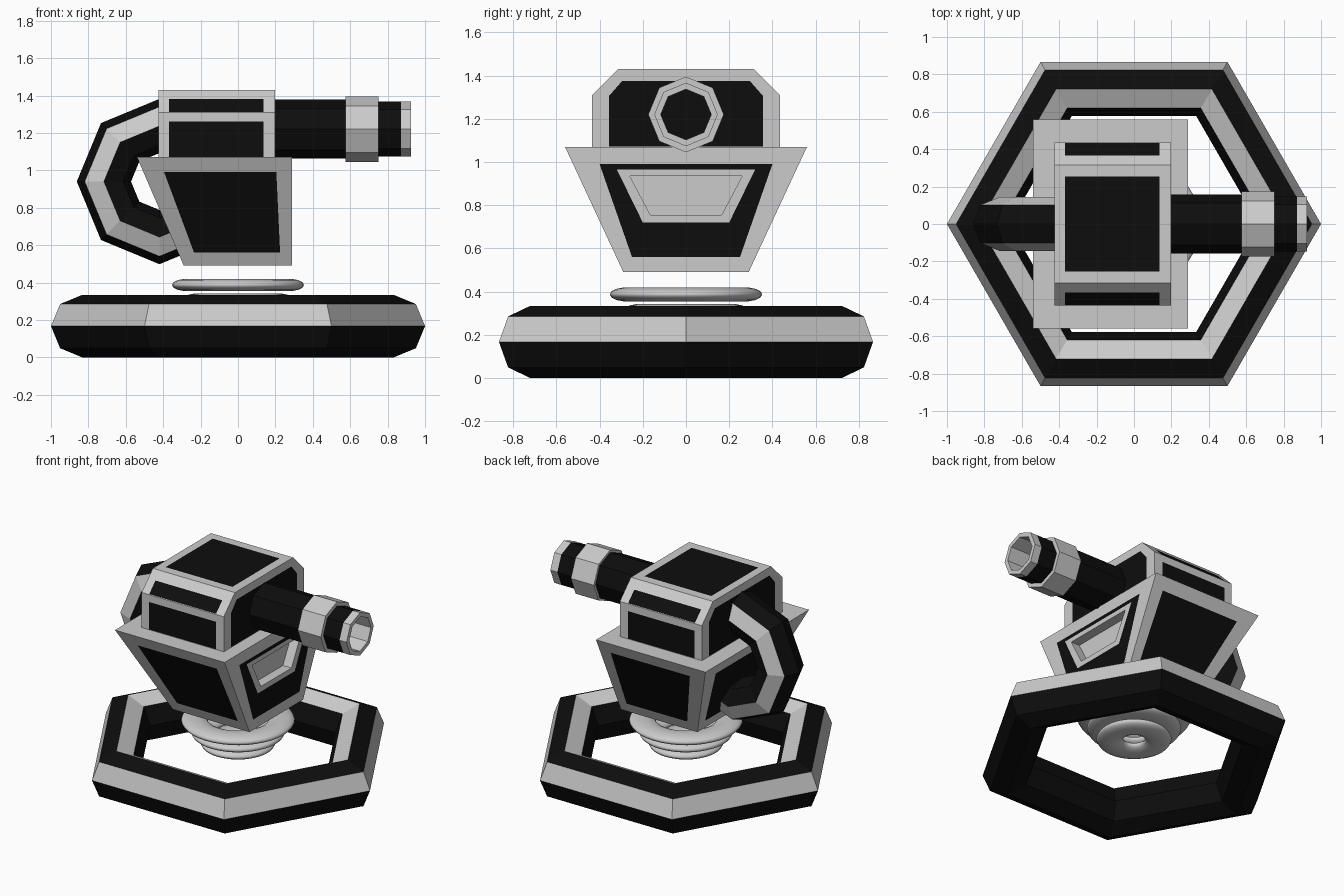
import bpy, bmesh
from math import cos, sin, pi, radians
from mathutils import Vector

if "Cube" in bpy.data.objects:
    bpy.data.objects.remove(bpy.data.objects["Cube"])

GREY, BLACK = 0, 1


def material(name, v):
    m = bpy.data.materials.new(name)
    m.diffuse_color = (v, v, v, 1)
    m.use_nodes = True
    m.node_tree.nodes["Principled BSDF"].inputs["Base Color"].default_value = m.diffuse_color
    return m


MATS = [material("light_grey", 0.8), material("black", 0.004)]


def finish(name, bm):
    bmesh.ops.remove_doubles(bm, verts=bm.verts, dist=1e-5)
    bmesh.ops.recalc_face_normals(bm, faces=bm.faces)
    me = bpy.data.meshes.new(name)
    bm.to_mesh(me)
    bm.free()
    for m in MATS:
        me.materials.append(m)
    ob = bpy.data.objects.new(name, me)
    bpy.context.collection.objects.link(ob)
    return ob


def skin(name, rings, mat, loop=False, caps=False):
    """Bridge closed rings of points; mat(i, j) picks each face's colour."""
    bm = bmesh.new()
    vs = [[bm.verts.new(p) for p in r] for r in rings]
    n = len(rings[0])
    for i in range(len(vs) if loop else len(vs) - 1):
        a, b = vs[i], vs[(i + 1) % len(vs)]
        for j in range(n):
            k = (j + 1) % n
            bm.faces.new((a[j], a[k], b[k], b[j])).material_index = mat(i, j)
    if caps:
        bm.faces.new(vs[0])
        bm.faces.new(vs[-1])
    return finish(name, bm)


def inset(bm, face, targets, mat):
    """Replace a face by a border plus an inner face on the target corners."""
    border = face.material_index
    old = list(face.verts)
    new = [bm.verts.new(min(targets, key=lambda t: (Vector(t) - v.co).length)) for v in old]
    bm.faces.remove(face)
    for i in range(len(old)):
        k = (i + 1) % len(old)
        bm.faces.new((old[i], old[k], new[k], new[i])).material_index = border
    inner = bm.faces.new(new)
    inner.material_index = mat
    return inner


# Hexagonal base ring with an octagonal section
rings = []
for i in range(6):
    a = i * pi / 3
    ring = []
    for j in range(8):
        b = j * pi / 4
        r = 0.833 + 0.167 * cos(b)
        ring.append((r * cos(a), r * sin(a), 0.167 + 0.167 * sin(b)))
    rings.append(ring)
skin("base_ring", rings, lambda i, j: GREY if j in (0, 2) else BLACK, loop=True)

# Stack of smooth flattened rings under the body
for k, (z, R) in enumerate([(0.387, 0.27), (0.31, 0.21), (0.233, 0.15)]):
    bpy.ops.mesh.primitive_torus_add(location=(0, 0, z), major_radius=R, minor_radius=0.083,
                                     major_segments=40, minor_segments=14)
    ob = bpy.context.object
    ob.name = f"hover_disc_{k + 1}"
    ob.scale.z = 0.4
    bpy.ops.object.shade_smooth()

# Tapered body with black panels
Z0, Z1 = 0.49, 1.07
PZ = (0.56, 0.99)
slope = lambda z: (z - Z0) / (Z1 - Z0)
side_y = lambda z: 0.29 + 0.27 * slope(z)
back_x = lambda z: -0.29 - 0.25 * slope(z)
bm = bmesh.new()
lo, hi = [[bm.verts.new(p) for p in ((back_x(z), -side_y(z), z), (0.29, -side_y(z), z),
                                     (0.29, side_y(z), z), (back_x(z), side_y(z), z))]
          for z in (Z0, Z1)]
bm.faces.new(lo)
bm.faces.new(hi)
front, right, rear, left = [bm.faces.new((lo[i], lo[(i + 1) % 4], hi[(i + 1) % 4], hi[i]))
                            for i in range(4)]
for face, s in ((front, -1), (rear, 1)):
    inset(bm, face, [(x, s * side_y(z), z) for z, xs in zip(PZ, ((-0.235, 0.225), (-0.395, 0.205)))
                     for x in xs], BLACK)


def trapezoid(xf, low, high):
    return [(xf(z), s * y, z) for y, z in (low, high) for s in (-1, 1)]


flat = lambda z: 0.29
inset(bm, left, trapezoid(back_x, (0.25, 0.56), (0.40, 0.99)), BLACK)
# Recessed window in the right panel
f = inset(bm, right, trapezoid(flat, (0.25, 0.56), (0.40, 0.99)), BLACK)
f = inset(bm, f, trapezoid(flat, (0.20, 0.72), (0.32, 0.965)), GREY)
f = inset(bm, f, trapezoid(flat, (0.165, 0.755), (0.26, 0.935)), GREY)
inset(bm, f, trapezoid(lambda z: 0.225, (0.165, 0.755), (0.26, 0.935)), GREY)
finish("body", bm)

# Chamfered head with black panels
X0, X1, PX = -0.425, 0.197, (-0.37, 0.136)
half = [(0.435, 1.07), (0.435, 1.31), (0.315, 1.43)]
prof = half + [(-y, z) for y, z in reversed(half)]
bm = bmesh.new()
a, b = [[bm.verts.new((x, y, z)) for y, z in prof] for x in (X0, X1)]
sides = [bm.faces.new((a[i], a[(i + 1) % 6], b[(i + 1) % 6], b[i])) for i in range(6)]
ph = [(0.357, 1.072), (0.357, 1.305), (0.296, 1.375)]
for loop, x in ((a, X0), (b, X1)):
    inset(bm, bm.faces.new(loop), [(x, s * y, z) for y, z in ph for s in (-1, 1)], BLACK)
for s, wall, chamfer in ((1, sides[0], sides[1]), (-1, sides[4], sides[3])):
    inset(bm, wall, [(x, s * 0.435, z) for x in PX for z in (1.072, 1.26)], BLACK)
    inset(bm, chamfer, [(x, s * (1.745 - z), z) for x in PX for z in (1.313, 1.38)], BLACK)
inset(bm, sides[2], [(x, y, 1.43) for x in PX for y in (-0.255, 0.255)], BLACK)
finish("head", bm)

# Octagonal barrel with collar and hollow muzzle
steps = [(0.15, 0.158), (0.575, 0.158), (0.575, 0.175), (0.75, 0.175), (0.75, 0.147),
         (0.872, 0.147), (0.925, 0.147), (0.925, 0.117), (0.70, 0.117), (0.70, 0)]
dark = (0, 4, 8)
rings = [[(x, r * cos(j * pi / 4), 1.22 + r * sin(j * pi / 4)) for j in range(8)] for x, r in steps]
skin("barrel", rings, lambda i, j: BLACK if i in dark else GREY)

# Curved pipe from the back of the head down into the body
rings = []
for i in range(6):
    a = radians(90 + 45 * i)
    ring = []
    for j in range(8):
        b = j * pi / 4
        r = 0.297 + 0.145 * cos(b)
        ring.append((-0.42 + r * cos(a), 0.145 * sin(b), 0.94 + r * sin(a)))
    rings.append(ring)
skin("back_pipe", rings, lambda i, j: GREY if j in (1, 6) else BLACK, caps=True)
